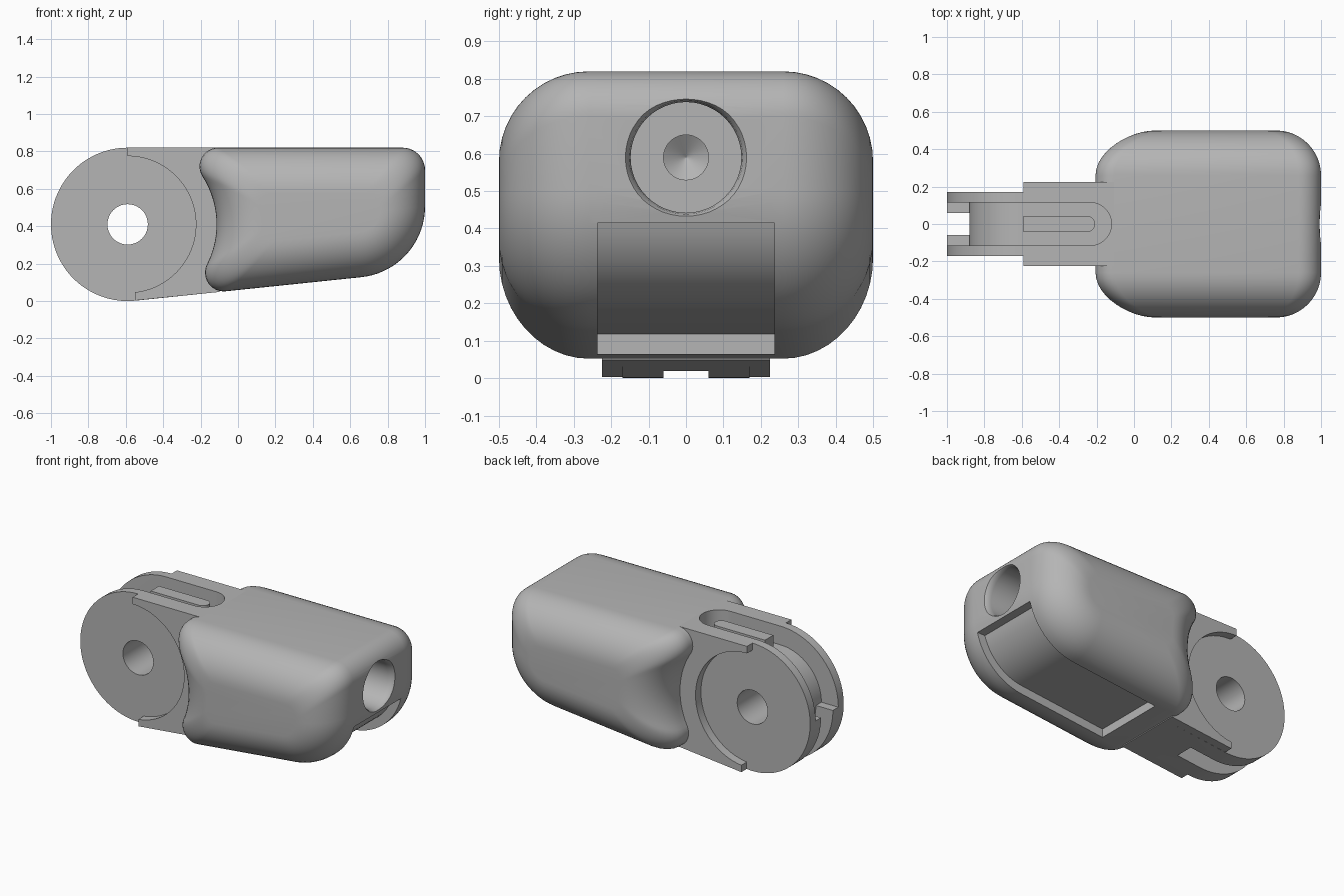
import bpy, bmesh, math
from math import pi, sin, cos, atan2, sqrt

if "Cube" in bpy.data.objects:
    bpy.data.objects.remove(bpy.data.objects["Cube"])

HX, HZ, RH = -0.59, 0.41, 0.41        # hinge centre and outer radius
SLOPE = math.atan(0.104)              # tilt of the underside
GAP = 0.475                           # radius of the scooped body end
metal = bpy.data.materials.new("grey")
metal.diffuse_color = (0.46, 0.46, 0.46, 1)
metal.use_nodes = True
metal.node_tree.nodes["Principled BSDF"].inputs["Base Color"].default_value = metal.diffuse_color


def arc(cx, cz, r, a0, a1, n=12):
    return [(cx + r * cos(a0 + (a1 - a0) * i / n), cz + r * sin(a0 + (a1 - a0) * i / n))
            for i in range(n + 1)]


def along(t, off):
    """Point t along the underside direction and off below the hinge."""
    return (HX + t * cos(SLOPE) + off * sin(SLOPE), HZ + t * sin(SLOPE) - off * cos(SLOPE))


def make(name, bm):
    bmesh.ops.recalc_face_normals(bm, faces=bm.faces)
    me = bpy.data.meshes.new(name)
    bm.to_mesh(me)
    bm.free()
    me.materials.append(metal)
    ob = bpy.data.objects.new(name, me)
    bpy.context.collection.objects.link(ob)
    return ob


def loft(name, rings):
    bm = bmesh.new()
    vs = [[bm.verts.new(p) for p in ring] for ring in rings]
    for a, b in zip(vs, vs[1:]):
        for i in range(len(a)):
            j = (i + 1) % len(a)
            bm.faces.new((a[i], a[j], b[j], b[i]))
    bm.faces.new(vs[0])
    bm.faces.new(vs[-1])
    return make(name, bm)


def prism_y(name, pts, y0, y1):
    return loft(name, [[(x, y, z) for x, z in pts] for y in (y0, y1)])


def prism_z(name, pts, z0, z1):
    return loft(name, [[(x, y, z) for x, y in pts] for z in (z0, z1)])


def cut(ob, cutters):
    bpy.context.view_layer.objects.active = ob
    for c in cutters:
        m = ob.modifiers.new("cut", 'BOOLEAN')
        m.operation, m.solver, m.object = 'DIFFERENCE', 'EXACT', c
        bpy.ops.object.modifier_apply(modifier=m.name)


def lower_corner(d, r):
    """Centre of the big rounding under the far end, inset by d."""
    t = (1 - d - r - HX - (RH - r - d) * sin(SLOPE)) / cos(SLOPE)
    return along(t, RH - r - d)


def body_profile(d):
    """Side outline of the body, inset by d."""
    r, rt, rb = 0.1 - 0.15 * d, 0.12 - 0.15 * d, 0.38 - 1.1 * d
    off = RH - r - d
    t = sqrt((GAP + d + r) ** 2 - off ** 2)
    ct, cb, cr = (HX + t, HZ + off), along(t, off), lower_corner(d, rb)
    at, ab = atan2(ct[1] - HZ, ct[0] - HX), atan2(cb[1] - HZ, cb[0] - HX)
    low = SLOPE - pi / 2
    return (arc(*ct, r, at + pi, pi / 2) + arc(1 - d - rt, 2 * HZ - d - rt, rt, pi / 2, 0)
            + arc(*cr, rb, 0, low, 18) + arc(*cb, r, low, ab - pi)
            + arc(HX, HZ, GAP + d, ab, at, 20)[1:-1])


# body: side outline lofted across y with rounded shoulders
R, N = 0.24, 12
levels = [(0.5 - R + R * sin(pi / 2 * i / N), R * (1 - cos(pi / 2 * i / N))) for i in range(N + 1)]
levels = [(-y, d) for y, d in reversed(levels)] + levels
body = loft("body", [[(x, y, z) for x, z in body_profile(d)] for y, d in levels])

# hinge plate with a full round end
low = SLOPE - pi / 2
END = -0.1
z_end = along((END - HX - RH * sin(SLOPE)) / cos(SLOPE), RH)[1]
plate = prism_y("hinge_plate", [(END, 2 * HZ)] + arc(HX, HZ, RH, pi / 2, 2 * pi + low, 48)
                + [(END, z_end)], -0.17, 0.17)

# raised cheeks wrapped around the round recess
top_a, bot_a = pi / 2, math.asin(-sqrt(1 - (0.04 / 0.365) ** 2))
cheek = arc(HX, HZ, 0.365, top_a, bot_a, 40) + [(HX + 0.04, 0.003), (END, z_end),
                                               (END, 2 * HZ), (HX, 2 * HZ)]
for side, name in ((1, "cheek_back"), (-1, "cheek_front")):
    prism_y(name, cheek, side * 0.165, side * 0.225)

# cutters: upper cord groove, its round end, lower groove, pin hole
DRUM = 0.29
upper = prism_y("cut_upper", [(-1.1, HZ)] + arc(HX, HZ, DRUM, pi, pi / 2, 20)
                + [(-0.235, HZ + DRUM), (-0.235, 1), (-1.1, 1)], -0.115, 0.115)
upper_end = prism_z("cut_upper_end", arc(-0.235, 0, 0.115, 0, 2 * pi, 40)[:-1], HZ + DRUM, 1.1)
lower = prism_y("cut_lower", [(-1.1, HZ + 0.02), (HX - DRUM, HZ + 0.02)]
                + arc(HX, HZ, DRUM, pi, 2 * pi + low, 20)
                + [(-0.38, 0.14), (-0.38, -0.1), (-1.1, -0.1)], -0.06, 0.06)
pin = prism_y("cut_pin", arc(HX, HZ, 0.108, 0, 2 * pi, 40)[:-1], -0.4, 0.4)

# cutter: shallow pocket following the underside
POCKET = 0.055
cr, rb = lower_corner(POCKET, 0.38 - POCKET), 0.38 - POCKET
top_z = 0.415
floor = arc(*cr, rb, low, math.asin((top_z - cr[1]) / rb), 16)
t0 = (0.04 - HX - (RH - POCKET) * sin(SLOPE)) / cos(SLOPE)
pocket = prism_y("cut_pocket", [along(t0, RH - POCKET)] + floor
                 + [(1.2, top_z), (1.2, -0.2), (0.04, -0.2)], -0.237, 0.237)

# cutter: stepped bore in the far end
steps = [(0.27, 0.001), (0.31, 0.06), (0.5, 0.06), (0.5, 0.148), (0.96, 0.148),
         (0.985, 0.152), (1.0, 0.162), (1.1, 0.162)]
bore = loft("cut_bore", [[(x, r * cos(2 * pi * i / 48), 0.59 + r * sin(2 * pi * i / 48))
                          for i in range(48)] for x, r in steps])

cut(body, [upper, upper_end, pocket, bore])
cut(plate, [upper, upper_end, lower, pin])
for c in (upper, upper_end, lower, pin, pocket, bore):
    bpy.data.objects.remove(c)

# rib standing in the upper groove
prism_z("groove_rib", [(HX, -0.042)] + arc(-0.25, 0, 0.042, -pi / 2, pi / 2, 16)
        + [(HX, 0.042)], 0.68, 0.79)

# smooth shading with crisp edges
for ob in bpy.context.collection.objects:
    ob.select_set(True)
bpy.context.view_layer.objects.active = body
bpy.ops.object.shade_smooth_by_angle(angle=math.radians(30))
